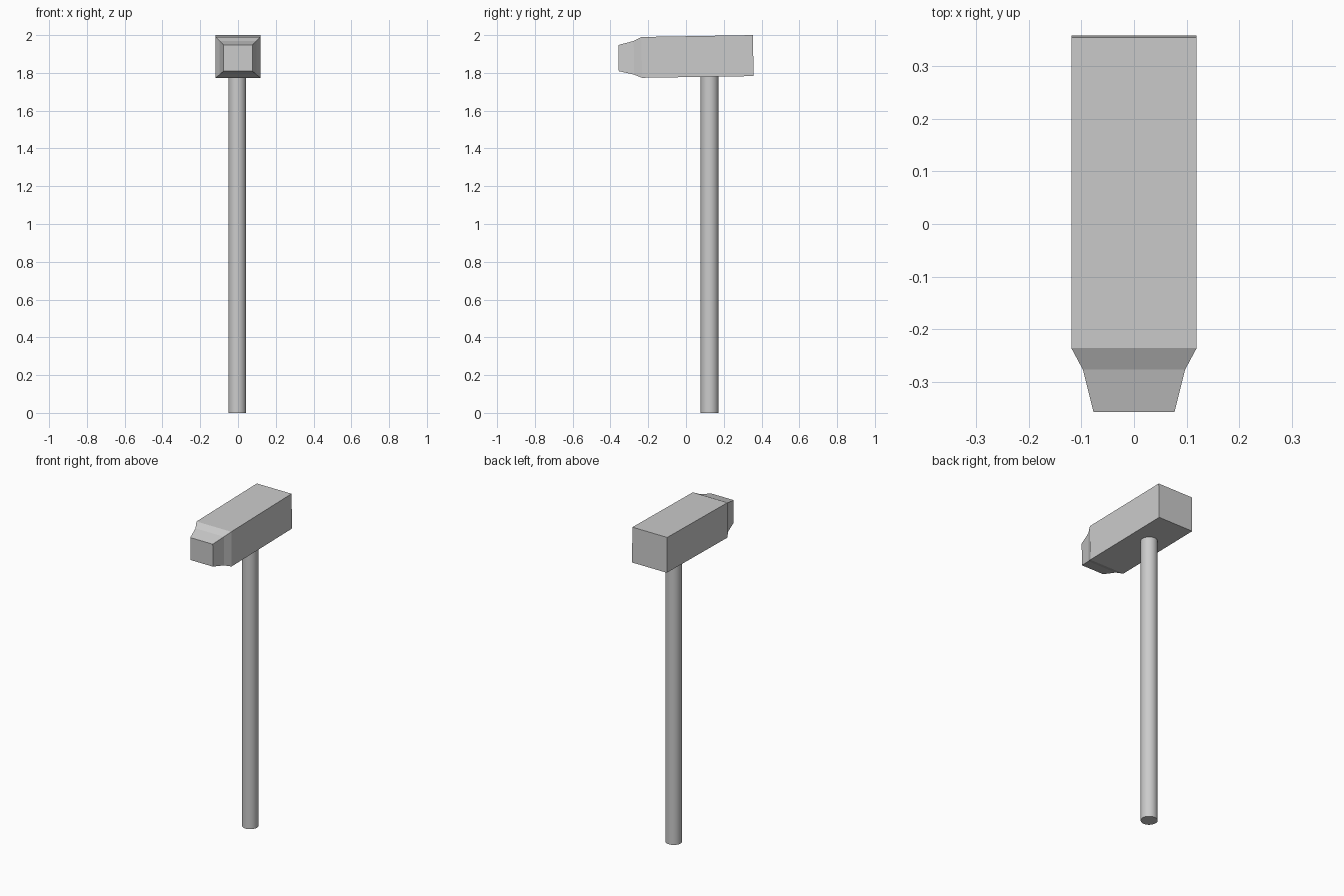
import bpy, bmesh

if "Cube" in bpy.data.objects:
    bpy.data.objects.remove(bpy.data.objects["Cube"])


def add_object(name, bm):
    bmesh.ops.recalc_face_normals(bm, faces=bm.faces)
    mesh = bpy.data.meshes.new(name)
    bm.to_mesh(mesh)
    bm.free()
    obj = bpy.data.objects.new(name, mesh)
    bpy.context.collection.objects.link(obj)
    return obj


# Hammer head: rectangular sections lofted from the striking face to the back
# (half width, y top, z top, y bottom, z bottom)
sections = [
    (0.077, -0.357, 1.948, -0.356, 1.809),
    (0.097, -0.277, 1.969, -0.275, 1.791),
    (0.119, -0.236, 1.990, -0.233, 1.774),
    (0.119, 0.354, 2.000, 0.358, 1.783),
]
bm = bmesh.new()
rings = []
for w, yt, zt, yb, zb in sections:
    corners = [(-w, yb, zb), (w, yb, zb), (w, yt, zt), (-w, yt, zt)]
    rings.append([bm.verts.new(c) for c in corners])
for a, b in zip(rings, rings[1:]):
    for i in range(4):
        j = (i + 1) % 4
        bm.faces.new((a[i], a[j], b[j], b[i]))
bm.faces.new(rings[0])
bm.faces.new(rings[-1])
add_object("hammer_head", bm)

# Handle: long round shaft, set into the underside of the head
HANDLE_TOP = 1.85
bpy.ops.mesh.primitive_cylinder_add(
    vertices=32, radius=0.047, depth=HANDLE_TOP,
    location=(-0.004, 0.125, HANDLE_TOP / 2))
handle = bpy.context.object
handle.name = "handle"
bpy.ops.object.shade_smooth_by_angle()
